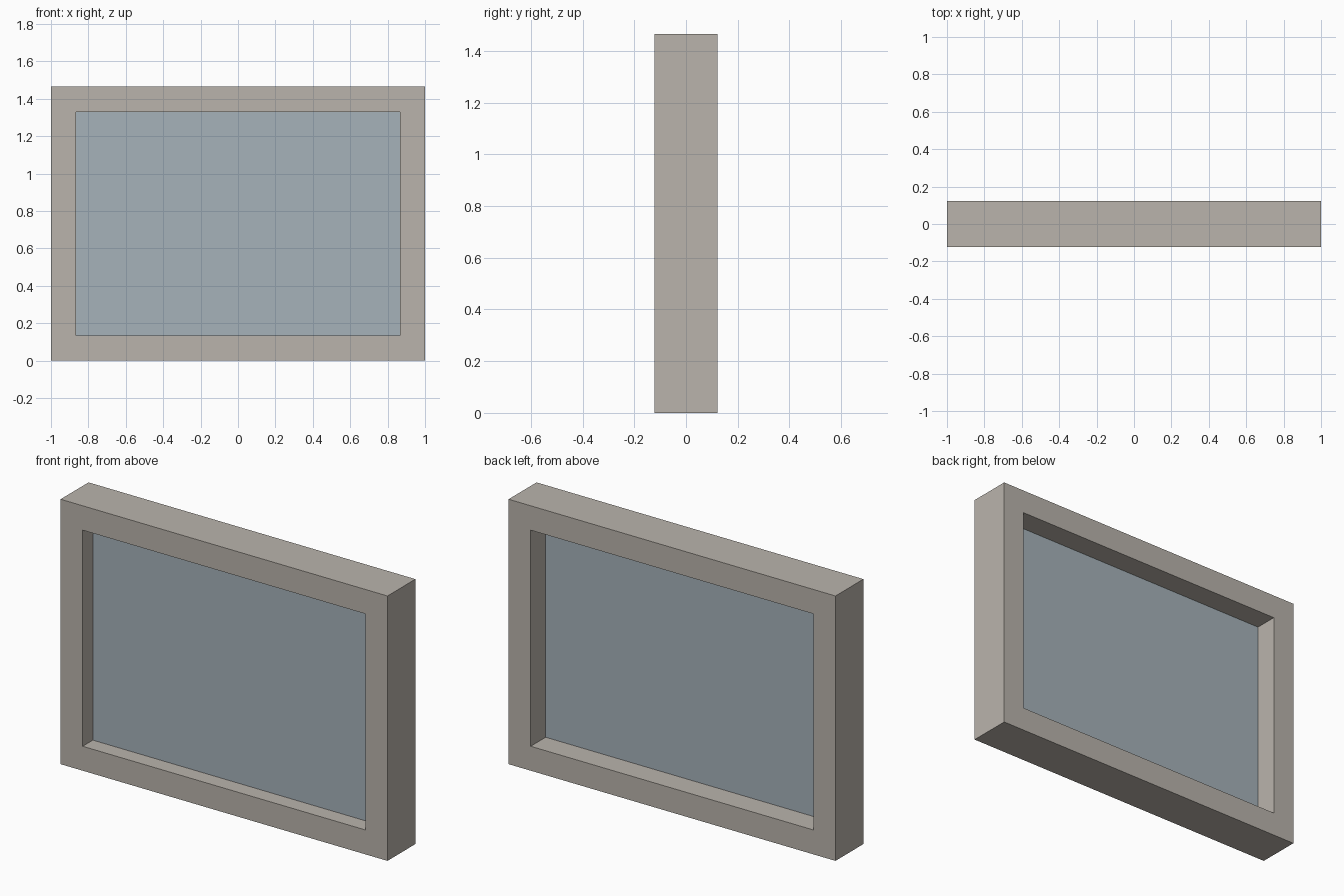
import bpy
import bmesh

if "Cube" in bpy.data.objects:
    bpy.data.objects.remove(bpy.data.objects["Cube"])

W, H, D = 1.0, 1.465, 0.122      # half width, full height, half depth
B = 0.135                        # border width of the frame


def material(name, rgb):
    m = bpy.data.materials.new(name)
    m.diffuse_color = (*rgb, 1.0)
    m.use_nodes = True
    m.node_tree.nodes["Principled BSDF"].inputs["Base Color"].default_value = m.diffuse_color
    return m


def add_object(name, bm, mat):
    bmesh.ops.recalc_face_normals(bm, faces=bm.faces[:])
    mesh = bpy.data.meshes.new(name)
    bm.to_mesh(mesh)
    bm.free()
    mesh.materials.append(mat)
    obj = bpy.data.objects.new(name, mesh)
    bpy.context.collection.objects.link(obj)
    return obj


def rectangle(bm, inset, y):
    x = W - inset
    corners = ((-x, inset), (x, inset), (x, H - inset), (-x, H - inset))
    return [bm.verts.new((cx, y, cz)) for cx, cz in corners]


def bridge(bm, a, b):
    for i in range(4):
        j = (i + 1) % 4
        bm.faces.new((a[i], a[j], b[j], b[i]))


stone = material("warm grey frame", (0.491, 0.456, 0.413))
glass = material("pale blue glass", (0.381, 0.445, 0.491))

# Frame: a closed ring of four rectangles joined around its cross-section
bm = bmesh.new()
rings = [rectangle(bm, inset, y)
         for inset, y in ((0, -D), (0, D), (B, D), (B, -D))]
for k in range(4):
    bridge(bm, rings[k], rings[(k + 1) % 4])
add_object("window_frame", bm, stone)

# Glass: a thin pane set slightly toward the front of the opening
bm = bmesh.new()
front = rectangle(bm, B, -0.033)
back = rectangle(bm, B, -0.009)
bm.faces.new(front)
bm.faces.new(back)
bridge(bm, front, back)
add_object("glass_pane", bm, glass)
